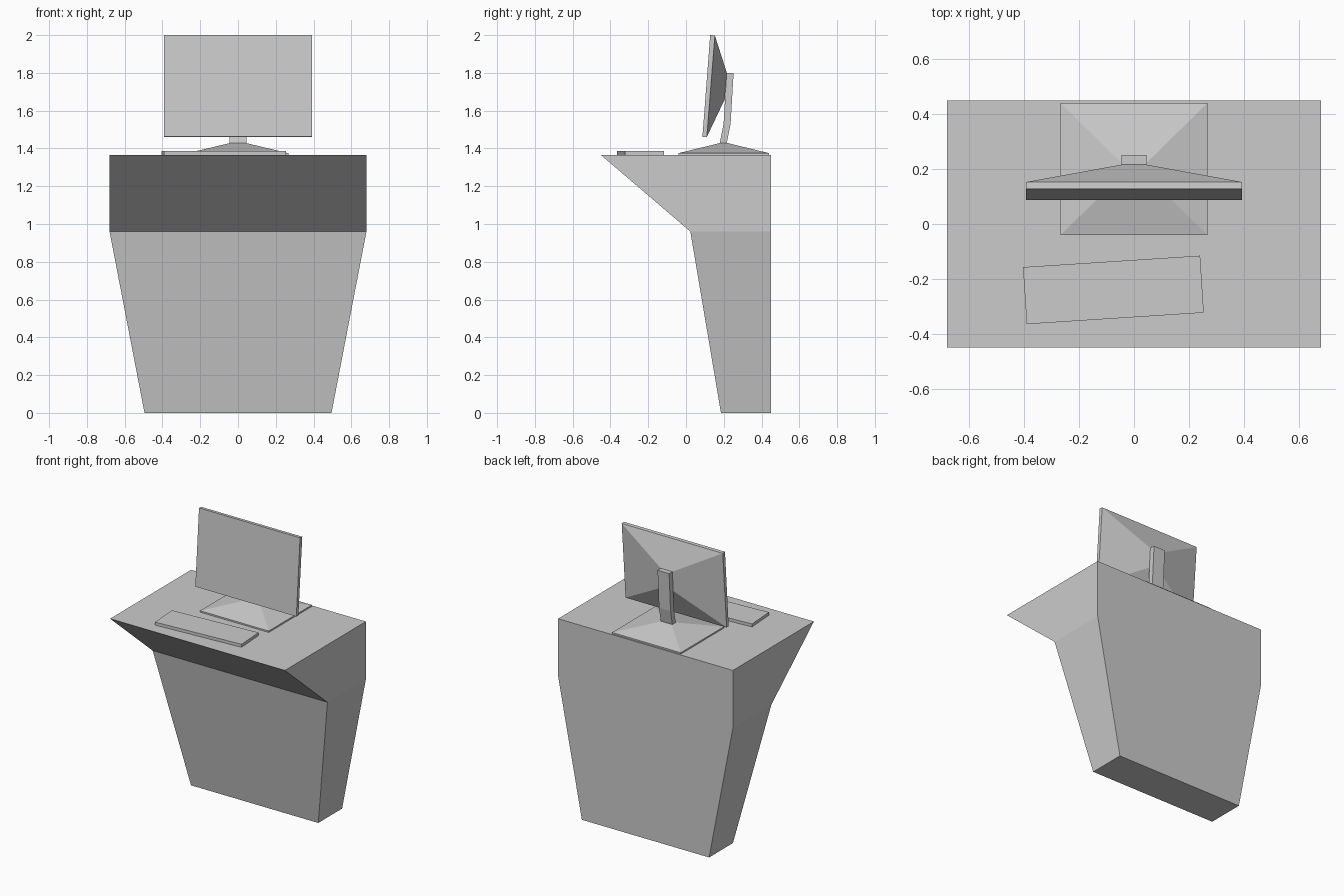
import bpy, bmesh, math

if "Cube" in bpy.data.objects:
    bpy.data.objects.remove(bpy.data.objects["Cube"])


def loft(name, rings):
    """Closed solid through a list of equal-length point rings."""
    bm = bmesh.new()
    loops = [[bm.verts.new(p) for p in ring] for ring in rings]
    n = len(loops[0])
    for a, b in zip(loops, loops[1:]):
        for i in range(n):
            j = (i + 1) % n
            bm.faces.new((a[i], a[j], b[j], b[i]))
    bm.faces.new(loops[0])
    bm.faces.new(loops[-1])
    bmesh.ops.recalc_face_normals(bm, faces=bm.faces)
    mesh = bpy.data.meshes.new(name)
    bm.to_mesh(mesh)
    bm.free()
    obj = bpy.data.objects.new(name, mesh)
    bpy.context.collection.objects.link(obj)
    return obj


def level(w, y0, y1, z):
    """Horizontal rectangle, half width w."""
    return [(-w, y0, z), (w, y0, z), (w, y1, z), (-w, y1, z)]


def panel(w, bottom, top):
    """Upright tilted rectangle between two (y, z) edges."""
    (y0, z0), (y1, z1) = bottom, top
    return [(-w, y0, z0), (w, y0, z0), (w, y1, z1), (-w, y1, z1)]


TOP = 1.365

# Tapered counter with overhanging front
loft("counter", [level(0.495, 0.185, 0.45, 0),
                 level(0.68, 0.023, 0.45, 0.96),
                 level(0.68, -0.45, 0.45, TOP)])

# Monitor foot: thin plate rising to a pyramid
loft("monitor_foot", [level(0.267, -0.04, 0.44, TOP),
                      level(0.267, -0.04, 0.44, 1.375),
                      level(0.045, 0.178, 0.222, 1.428)])

# Bent neck
loft("monitor_neck", [level(0.045, 0.178, 0.215, 1.425),
                      level(0.045, 0.199, 0.236, 1.53),
                      level(0.045, 0.215, 0.252, 1.80)])

# Tilted screen with a tapered back
loft("monitor_screen", [panel(0.393, (0.087, 1.462), (0.128, 2.0)),
                        panel(0.393, (0.110, 1.460), (0.153, 1.998)),
                        panel(0.045, (0.205, 1.66), (0.216, 1.80))])

# Keyboard, slightly turned
keyboard = loft("keyboard", [level(0.323, -0.104, 0.104, 0),
                             level(0.323, -0.104, 0.104, 0.021)])
keyboard.location = (-0.075, -0.24, TOP)
keyboard.rotation_euler.z = math.radians(3.7)
